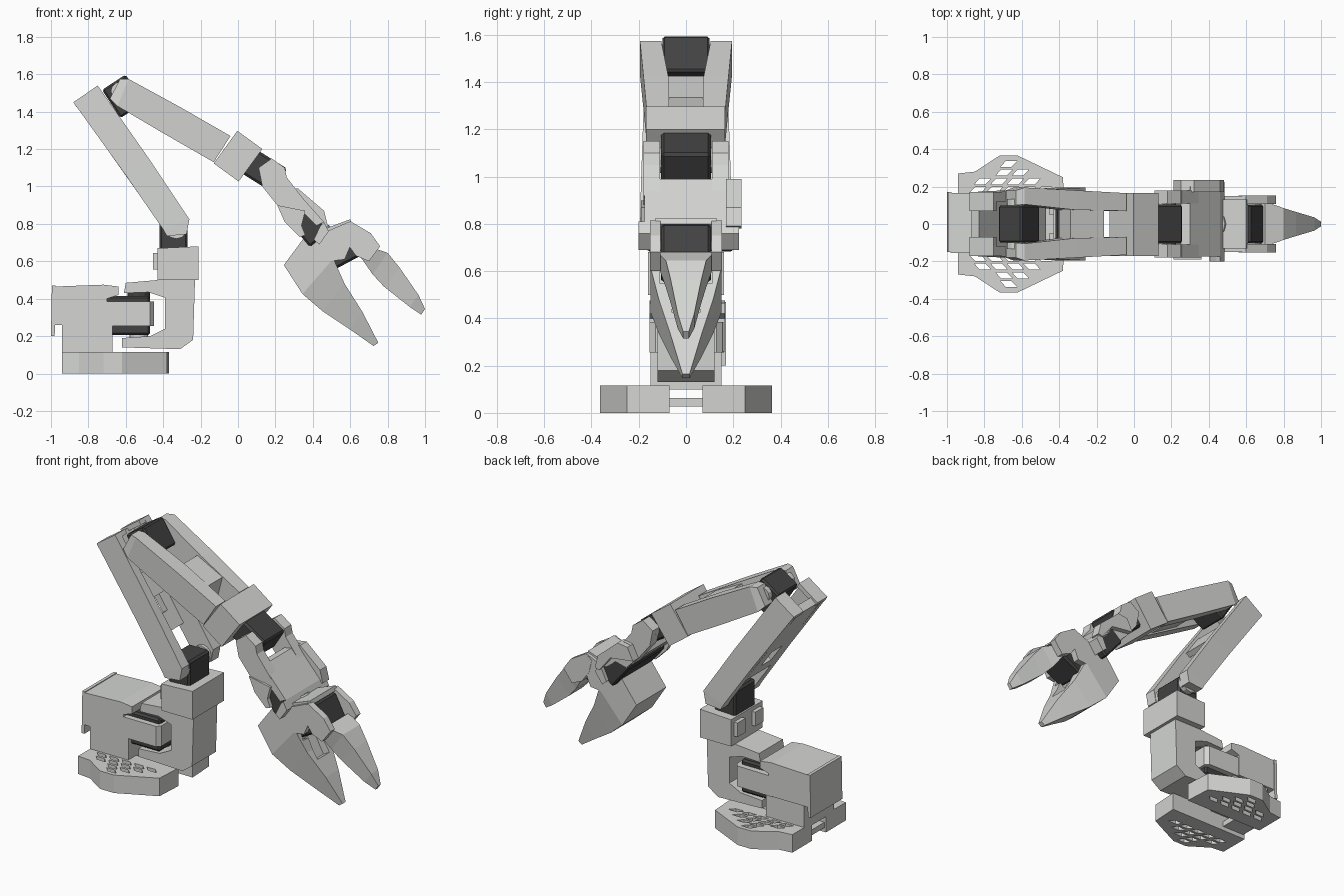
import bpy, bmesh, math
from mathutils import Vector

cube = bpy.data.objects.get("Cube")
if cube:
    bpy.data.objects.remove(cube, do_unlink=True)


def material(name, v):
    m = bpy.data.materials.new(name)
    m.use_nodes = True
    m.diffuse_color = (*v, 1)
    m.node_tree.nodes["Principled BSDF"].inputs["Base Color"].default_value = (*v, 1)
    return m


PRINT = material("light_grey_plastic", (0.66, 0.67, 0.645))
MOTOR = material("dark_motor_case", (0.055, 0.055, 0.055))


def finish(name, bm, mat, bevel=0):
    bmesh.ops.recalc_face_normals(bm, faces=bm.faces)
    me = bpy.data.meshes.new(name)
    bm.to_mesh(me)
    bm.free()
    ob = bpy.data.objects.new(name, me)
    bpy.context.collection.objects.link(ob)
    me.materials.append(mat)
    if bevel:
        b = ob.modifiers.new("edge", "BEVEL")
        b.width, b.segments = bevel, 1
    return ob


def add_prism(bm, low, high):
    a = [bm.verts.new(p) for p in low]
    b = [bm.verts.new(p) for p in high]
    bm.faces.new(a)
    bm.faces.new(b[::-1])
    for i in range(len(a)):
        j = (i + 1) % len(a)
        bm.faces.new((a[i], a[j], b[j], b[i]))


def prism(name, pts, ranges, mat=PRINT, bevel=0):
    """Side profile (x, z) extruded over one or more y ranges."""
    bm = bmesh.new()
    for y0, y1 in ranges:
        add_prism(bm, [(x, y0, z) for x, z in pts], [(x, y1, z) for x, z in pts])
    return finish(name, bm, mat, bevel)


def plan(name, pts, z0, z1, mat=PRINT):
    """Plan outline (x, y) extruded upward."""
    bm = bmesh.new()
    add_prism(bm, [(x, y, z0) for x, y in pts], [(x, y, z1) for x, y in pts])
    return finish(name, bm, mat)


def box(name, cx, cz, w, h, deg, ranges, mat=PRINT, bevel=0):
    """Box turned by deg in the side plane."""
    c, s = math.cos(math.radians(deg)), math.sin(math.radians(deg))
    pts = [(cx + u * w / 2 * c - v * h / 2 * s, cz + u * w / 2 * s + v * h / 2 * c)
           for u, v in ((-1, -1), (1, -1), (1, 1), (-1, 1))]
    return prism(name, pts, ranges, mat, bevel)


def loft(name, sections, sides=(1,)):
    """Four-sided loft; each section is lower point, upper point, y range."""
    bm = bmesh.new()
    for s in sides:
        rings = []
        for (xa, za), (xb, zb), y0, y1 in sections:
            rings.append([bm.verts.new(p) for p in (
                (xa, s * y0, za), (xa, s * y1, za), (xb, s * y1, zb), (xb, s * y0, zb))])
        for r, q in zip(rings, rings[1:]):
            for i in range(4):
                j = (i + 1) % 4
                bm.faces.new((r[i], r[j], q[j], q[i]))
        bm.faces.new(rings[0])
        bm.faces.new(rings[-1])
    return finish(name, bm, PRINT)


def disc(name, centre, axis, r, depth, mat=PRINT):
    bm = bmesh.new()
    bmesh.ops.create_cone(bm, cap_ends=True, segments=12, radius1=r, radius2=r, depth=depth)
    bm.transform(Vector(axis).to_track_quat("Z", "Y").to_matrix().to_4x4())
    bmesh.ops.translate(bm, verts=bm.verts, vec=centre)
    return finish(name, bm, mat)


def cut(ob, cutter):
    mod = ob.modifiers.new("cut", "BOOLEAN")
    mod.object, mod.solver = cutter, "EXACT"
    dg = bpy.context.evaluated_depsgraph_get()
    me = bpy.data.meshes.new_from_object(ob.evaluated_get(dg))
    ob.modifiers.clear()
    ob.data = me
    bpy.data.objects.remove(cutter, do_unlink=True)


def mirrored(a, b):
    return [(a, b), (-b, -a)]


# Feet with slanted grille slots
outline = [(-.94, .07), (-.94, .27), (-.85, .28), (-.72, .365), (-.62, .365), (-.38, .25), (-.37, .07)]
for s, side in ((1, "left"), (-1, "right")):
    foot = plan(side + "_foot", [(x, s * y) for x, y in outline], 0, 0.115)
    bm = bmesh.new()
    for row in range(4):
        y = 0.165 + row * 0.047
        for col in range(5):
            x = -0.88 + col * 0.088 + row * 0.026
            if x + 0.1 > -0.41 - (y - 0.2) * 1.3 or x < -0.9 + (y - 0.175) * 1.2:
                continue
            quad = [(x, y), (x + .06, y), (x + .09, y + .032), (x + .03, y + .032)]
            add_prism(bm, [(px, s * py, -.1) for px, py in quad], [(px, s * py, .3) for px, py in quad])
    cut(foot, finish("slot_cutter", bm, PRINT))
box("foot_crossbar", -.85, .045, .16, .035, 0, [(-.08, .08)])

# Base column, motor housing and back plate
prism("base_column", [(-.94, .1), (-.67, .1), (-.67, .27), (-.94, .27)], [(-.15, .15)])
prism("base_housing", [(-.98, .26), (-.7, .26), (-.7, .4), (-.64, .42), (-.64, .465), (-.72, .475), (-.98, .465)],
      [(-.155, .165)])
prism("base_back_plate", [(-1, .2), (-.98, .2), (-.975, .47), (-.995, .47)], [(-.15, .17)])
plan("base_motor_band", [(-.72, -.155), (-.47, -.155), (-.45, -.13), (-.45, .13), (-.47, .155), (-.72, .16)],
     .255, .385)
box("base_motor", -.595, .31, .25, .21, 0, [(-.12, .12)], MOTOR, .012)
disc("base_horn", (-.53, 0, .42), (0, 0, 1), .06, .05, MOTOR)
disc("base_lower_horn", (-.53, 0, .2), (0, 0, 1), .05, .04)

# Turning bracket and shoulder socket
prism("turning_bracket", [(-.62, .14), (-.31, .13), (-.24, .18), (-.23, .5), (-.43, .5), (-.6, .485),
                          (-.61, .43), (-.48, .435), (-.39, .405), (-.39, .24), (-.47, .2), (-.62, .19)],
      [(-.12, .12)])
prism("shoulder_socket", [(-.43, .5), (-.21, .5), (-.21, .68), (-.43, .67)], [(-.16, .16)])
box("socket_clips", -.44, .6, .03, .09, 0, mirrored(.05, .13))
box("shoulder_motor", -.345, .72, .15, .22, 0, [(-.105, .105)], MOTOR, .012)
for s in (1, -1):
    disc("shoulder_horn", (-.33, s * .12, .78), (0, 1, 0), .06, .04)

# Upper arm: side rails, back wall, end cap
loft("upper_arm_rails", [((-.38, .735), (-.275, .745), .12, .195), ((-.4, .77), (-.26, .825), .12, .195),
                         ((-.6, 1.06), (-.47, 1.14), .125, .185), ((-.88, 1.45), (-.75, 1.54), .12, .17)], (1, -1))
back = prism("upper_arm_back_wall", [(-.51, .93), (-.47, .94), (-.83, 1.47), (-.87, 1.44)], [(-.14, .14)])
cut(back, box("window_cutter", -.58, 1.08, .13, .16, -56, [(-.05, .05)]))
prism("upper_arm_end_cap", [(-.88, 1.45), (-.75, 1.54), (-.735, 1.515), (-.865, 1.425)], mirrored(.07, .17))
prism("upper_arm_front_web", [(-.63, 1.28), (-.55, 1.16), (-.52, 1.18), (-.61, 1.31)], [(-.14, .14)])

# Elbow and forearm
box("elbow_motor", -.615, 1.482, .18, .15, -57, [(-.1, .1)], MOTOR, .01)
for s in (1, -1):
    disc("elbow_horn", (-.63, s * .115, 1.51), (0, 1, 0), .05, .035)
loft("forearm_rails", [((-.685, 1.47), (-.63, 1.575), .105, .18), ((-.645, 1.43), (-.585, 1.575), .105, .195),
                       ((-.4, 1.285), (-.31, 1.425), .075, .18), ((-.13, 1.13), (-.04, 1.27), .07, .165)], (1, -1))
prism("forearm_web", [(-.4, 1.3), (-.2, 1.18), (-.16, 1.335), (-.34, 1.425)], [(-.1, .1)])
box("wrist_socket", 0, 1.162, .165, .215, -36, [(-.17, .165)])

# Wrist pitch motor and wrist link
box("wrist_pitch_motor", .13, 1.09, .22, .15, -32, [(-.105, .105)], MOTOR, .012)
for s in (1, -1):
    disc("wrist_horn", (.17, s * .12, 1.07), (0, 1, 0), .055, .035)
prism("wrist_cheeks", [(.11, 1.1), (.18, 1.15), (.25, 1.1), (.26, 1.05), (.36, .92), (.25, .85), (.13, 1.0)],
      mirrored(.11, .18))
prism("wrist_body", [(.25, .98), (.3, .99), (.46, .81), (.42, .79), (.36, .85), (.28, .83), (.21, .9)],
      [(-.175, .2)])
prism("wrist_right_wall", [(.21, .9), (.36, .87), (.34, .79), (.36, .74), (.33, .73), (.25, .81)], [(-.19, -.16)])
prism("wrist_left_flange", [(.21, .9), (.25, .98), (.32, .99), (.46, .87), (.48, .79), (.45, .78), (.37, .88)],
      [(.17, .235)])
# Front lip that hides the roll motor from ahead
prism("wrist_front_lip", [(.405, .715), (.435, .69), (.485, .76), (.46, .81), (.44, .79)], [(-.2, .225)])
box("wrist_roll_motor", .37, .795, .2, .13, -50, [(-.165, .2)], MOTOR, .01)
disc("wrist_roll_horn", (.455, 0, .715), (.55, 0, -.83), .07, .1)

# Gripper body and fixed jaw, with a motor pocket and a grooved inner face
prism("gripper_flange", [(.35, .7), (.36, .735), (.6, .825), (.61, .8), (.41, .7)], [(-.13, .13)])
prism("gripper_side_wall", [(.36, .71), (.59, .81), (.6, .68), (.57, .61), (.48, .6)], mirrored(.108, .15))
jaw = loft("fixed_jaw", [((.245, .58), (.36, .735), -.15, .15), ((.345, .425), (.51, .615), -.15, .15),
                         ((.45, .335), (.57, .48), -.115, .115), ((.6, .235), (.665, .33), -.065, .065),
                         ((.725, .147), (.75, .165), -.015, .015)])
cut(jaw, box("pocket_cutter", .555, .67, .27, .2, 28, [(-.11, .11)]))
cut(jaw, box("groove_cutter", .55, .51, .2, .08, -62, [(-.06, .06)]))
box("gripper_motor", .56, .675, .225, .17, 28, [(-.105, .105)], MOTOR, .012)

# Moving jaw
cheek = [(.56, .78), (.6, .815), (.71, .75), (.76, .68), (.7, .6), (.63, .63), (.58, .7)]
prism("moving_jaw_cheeks", cheek, mirrored(.108, .152))
loft("moving_jaw", [((.65, .63), (.7, .68), -.12, .12), ((.72, .53), (.8, .645), -.085, .085),
                    ((.78, .465), (.865, .565), -.065, .065), ((.917, .357), (.965, .42), -.035, .035),
                    ((.98, .315), (1.0, .345), -.012, .012)])
